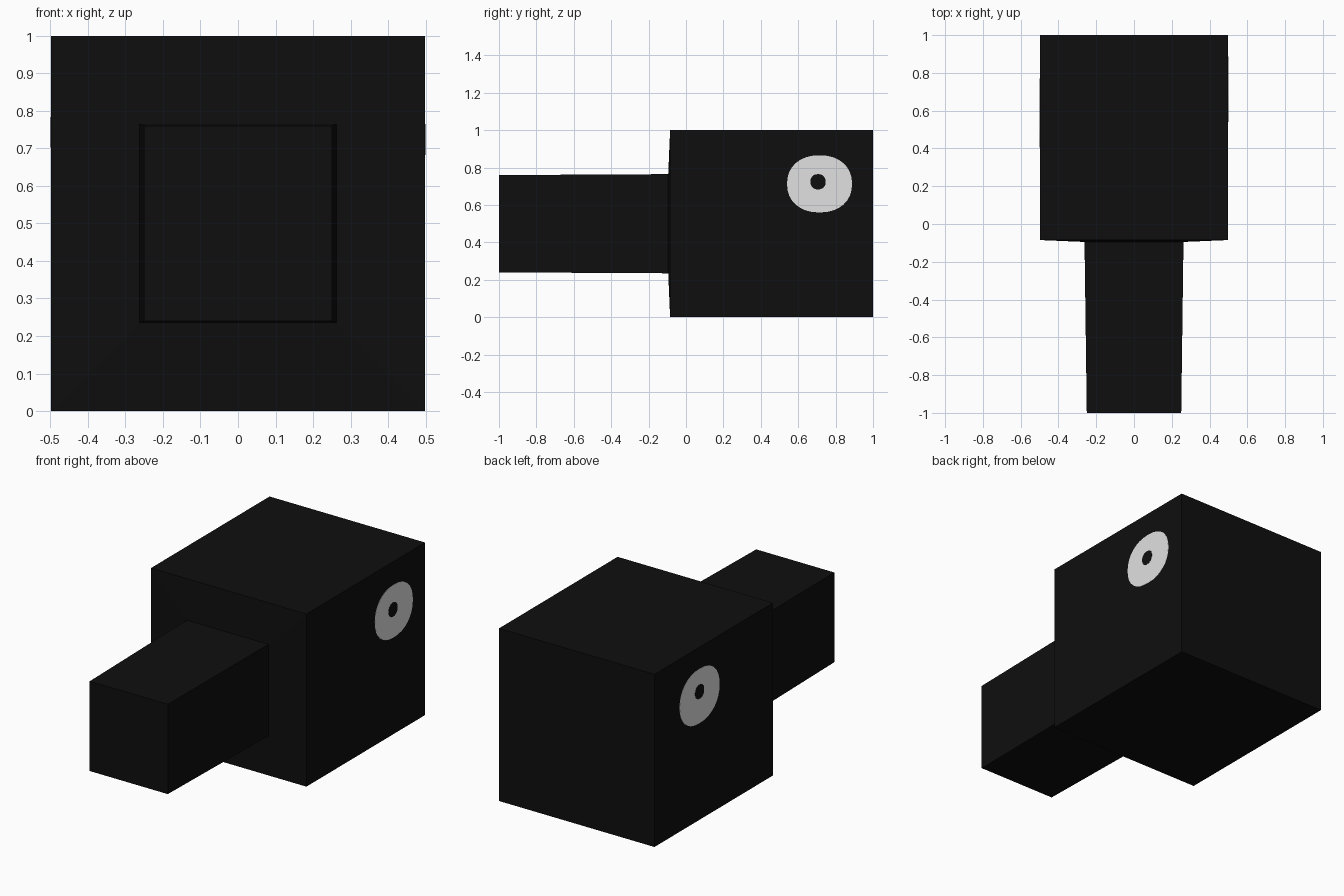
import bpy, bmesh, math

if "Cube" in bpy.data.objects:
    bpy.data.objects.remove(bpy.data.objects["Cube"])


def make_material(name, value):
    mat = bpy.data.materials.new(name)
    mat.diffuse_color = (value, value, value, 1)
    mat.use_nodes = True
    mat.node_tree.nodes["Principled BSDF"].inputs["Base Color"].default_value = mat.diffuse_color
    return mat


BLACK = make_material("soft black", 0.0045)
WHITE = make_material("eye white", 0.75)


def finish(name, bm, mat):
    bmesh.ops.recalc_face_normals(bm, faces=bm.faces[:])
    mesh = bpy.data.meshes.new(name)
    bm.to_mesh(mesh)
    bm.free()
    mesh.materials.append(mat)
    obj = bpy.data.objects.new(name, mesh)
    bpy.context.collection.objects.link(obj)


def rect(bm, y, hx, hz):
    """Ring of four vertices at depth y, centred on z = 0.5."""
    return [bm.verts.new((sx * hx, y, 0.5 + sz * hz))
            for sx, sz in ((-1, -1), (1, -1), (1, 1), (-1, 1))]


# Head and snout: square sections swept from the back to the nose tip
bm = bmesh.new()
sections = [(1.0, 0.498, 0.5), (-0.085, 0.498, 0.5),
            (-0.095, 0.262, 0.265), (-1.0, 0.25, 0.26)]
rings = [rect(bm, *s) for s in sections]
for a, b in zip(rings, rings[1:]):
    for i in range(4):
        j = (i + 1) % 4
        bm.faces.new((a[i], a[j], b[j], b[i]))
bm.faces.new(rings[0])
bm.faces.new(rings[-1])
finish("head_and_snout", bm, BLACK)


def disc(name, side, y, z, ry, rz, inner, outer, mat, power=2.0, n=32):
    """Thin rounded plate lying on one side of the head."""
    bm = bmesh.new()
    ring = []
    for i in range(n):
        t = 2 * math.pi * i / n
        c, s = math.cos(t), math.sin(t)
        ring.append(bm.verts.new((
            side * inner,
            y + ry * math.copysign(abs(c) ** (2 / power), c),
            z + rz * math.copysign(abs(s) ** (2 / power), s))))
    face = bm.faces.new(ring)
    top = bmesh.ops.extrude_face_region(bm, geom=[face])
    for v in top["geom"]:
        if isinstance(v, bmesh.types.BMVert):
            v.co.x = side * outer
    finish(name, bm, mat)


# Eyes: the left one sits a little further forward than the right one
for label, side, y, z, ry, rz, py, pz in (
        ("right", 1, 0.714, 0.713, 0.174, 0.153, 0.706, 0.724),
        ("left", -1, 0.588, 0.718, 0.183, 0.158, 0.588, 0.743)):
    disc(label + "_eye", side, y, z, ry, rz, 0.496, 0.499, WHITE, 2.2)
    disc(label + "_pupil", side, py, pz, 0.041, 0.041, 0.496, 0.5, BLACK, 2.2)
